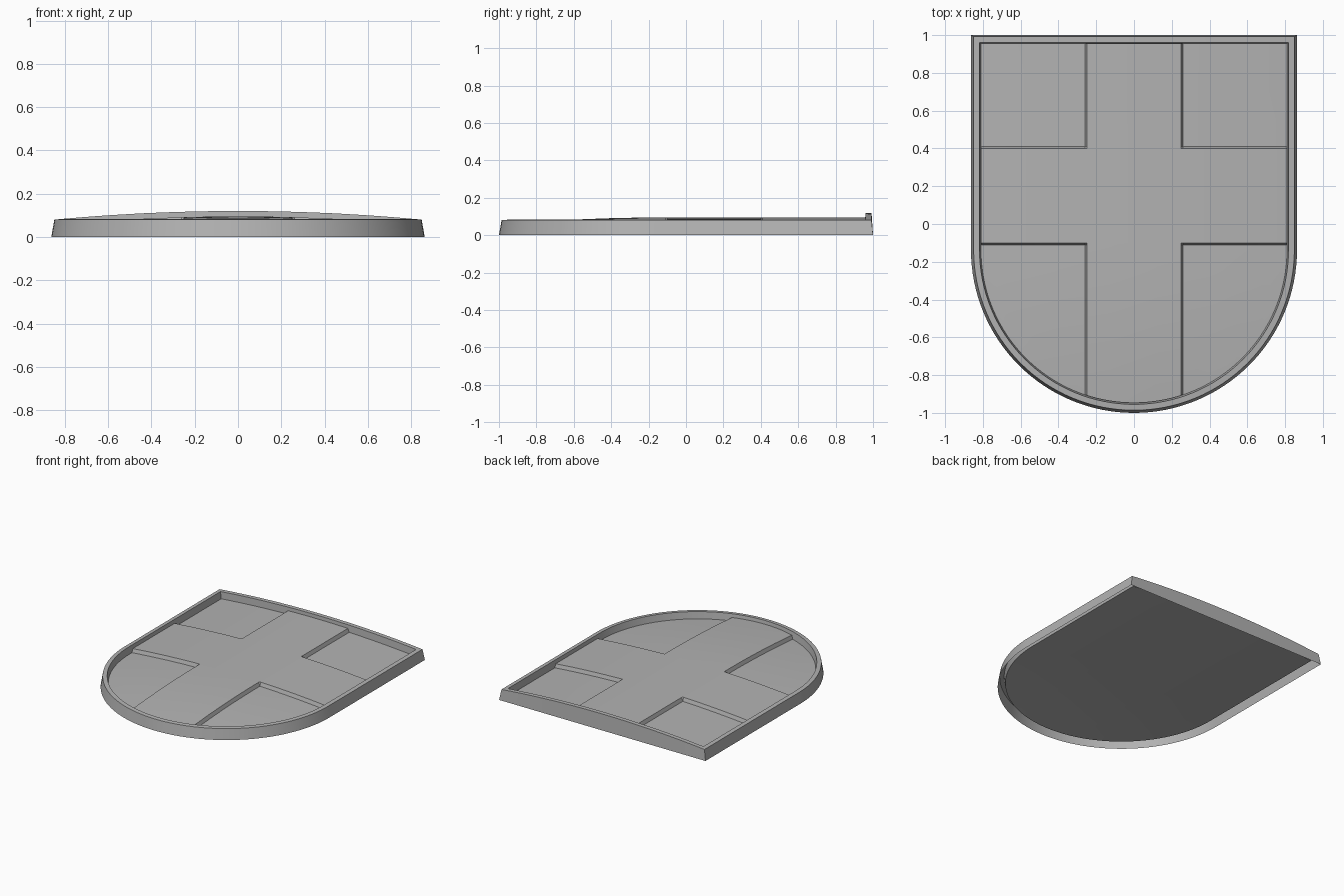
import bpy, bmesh, math

if "Cube" in bpy.data.objects:
    bpy.data.objects.remove(bpy.data.objects["Cube"])

HALF_W = 0.863       # half width at the base
ARC_Y = -0.137       # centre of the round end
RECESS = 0.027       # depth of the four sunken fields

grey = bpy.data.materials.new("dark_grey")
grey.diffuse_color = (0.45, 0.45, 0.45, 1)
grey.use_nodes = True
grey.node_tree.nodes["Principled BSDF"].inputs["Base Color"].default_value = grey.diffuse_color


def dome(x, y):
    """Gently crowned surface: a barrel vault ending in a round dome."""
    r = math.hypot(x, min(0.0, y - ARC_Y))
    return 0.095 - 0.04 * (r / 0.85) ** 2


def outline(inset, back_inset):
    """Shield outline, always with the same number of points."""
    w, yb = HALF_W - inset, 1.0 - back_inset
    pts = [(w - 2 * w * i / 24, yb) for i in range(24)]
    pts += [(-w, yb + (ARC_Y - yb) * i / 4) for i in range(4)]
    n = 64
    for i in range(n):
        a = math.pi + math.pi * i / n
        pts.append((w * math.cos(a), ARC_Y + w * math.sin(a)))
    pts += [(w, ARC_Y + (yb - ARC_Y) * i / 4) for i in range(4)]
    return pts


def finish(bm, name):
    me = bpy.data.meshes.new(name)
    bm.to_mesh(me)
    bm.free()
    me.materials.append(grey)
    ob = bpy.data.objects.new(name, me)
    bpy.context.collection.objects.link(ob)
    bpy.ops.object.select_all(action='DESELECT')
    ob.select_set(True)
    bpy.context.view_layer.objects.active = ob
    bpy.ops.object.shade_smooth_by_angle(angle=math.radians(30))
    return ob


def sheet(name, inset, back_inset, height, flip=False):
    """Shield-shaped sheet cut into a grid, then lifted to height(x, y)."""
    bm = bmesh.new()
    bm.faces.new([bm.verts.new((x, y, 0)) for x, y in outline(inset, back_inset)])
    xs = [0, 0.125, 0.25, 0.26, 0.4, 0.54, 0.68]
    xs += [-x for x in xs[1:]]
    ys = [0.41, 0.40, 0.15, -0.10, -0.11, -0.25, -0.4, -0.55, -0.7, -0.85]
    cuts = [((x, 0, 0), (1, 0, 0)) for x in xs] + [((0, y, 0), (0, 1, 0)) for y in ys]
    for co, no in cuts:
        bmesh.ops.bisect_plane(bm, geom=bm.verts[:] + bm.edges[:] + bm.faces[:],
                               plane_co=co, plane_no=no, dist=1e-5)
    bm.normal_update()
    up = sum(f.normal.z for f in bm.faces) > 0
    for v in bm.verts:
        v.co.z = height(v.co.x, v.co.y)
    if up == flip:
        bmesh.ops.reverse_faces(bm, faces=bm.faces[:])
    return finish(bm, name)


def face_height(x, y):
    """Cross stays at the dome height, the four fields are sunken."""
    sunken = abs(x) > 0.255 and (y > 0.405 or y < -0.105)
    return dome(x, y) - (RECESS if sunken else 0)


def under_height(x, y):
    return dome(x, y) - RECESS - 0.004


# raised border, open underneath: section swept round the outline
section = [
    (0.0, 0.0, lambda x, y: 0.0),
    (0.014, 0.008, lambda x, y: dome(x, y) + 0.025),
    (0.045, 0.040, lambda x, y: dome(x, y) + 0.025),
    (0.053, 0.044, under_height),
]
bm = bmesh.new()
loops = [[bm.verts.new((x, y, z(x, y))) for x, y in outline(i, b)]
         for i, b, z in section]
for a, b in zip(loops, loops[1:]):
    n = len(a)
    for i in range(n):
        j = (i + 1) % n
        bm.faces.new((a[i], a[j], b[j], b[i]))
finish(bm, "shield_border")

# front face with raised cross and four sunken fields
sheet("shield_face", 0.053, 0.044, face_height)

# back panel, closing the face from behind inside the border
sheet("shield_underside", 0.053, 0.044, under_height, flip=True)
